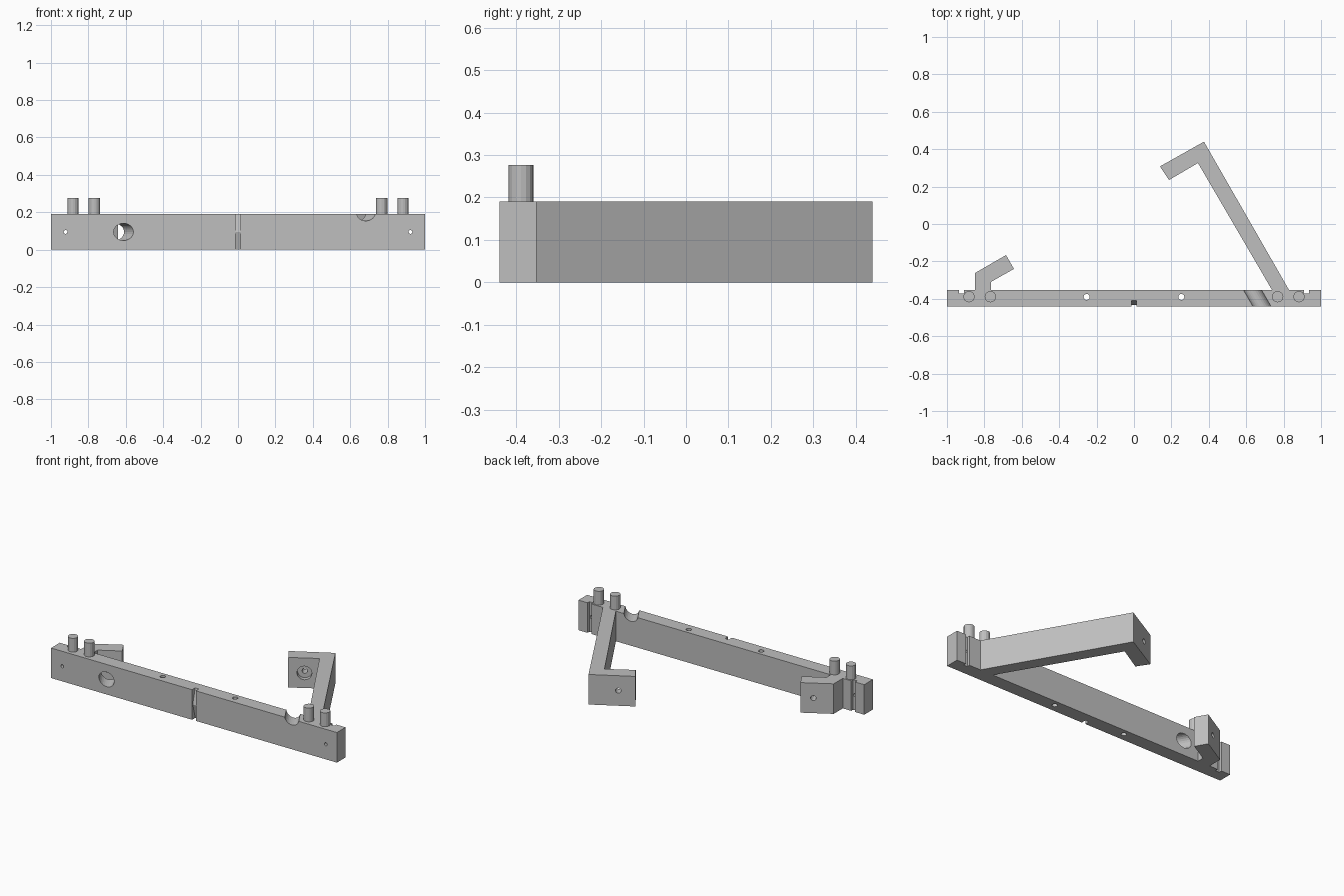
import bpy
import bmesh
from mathutils import Vector

cube = bpy.data.objects.get("Cube")
if cube:
    bpy.data.objects.remove(cube, do_unlink=True)

grey = bpy.data.materials.new("plain grey")
grey.use_nodes = True
colour = (0.52, 0.52, 0.52, 1)
grey.diffuse_color = colour
grey.node_tree.nodes["Principled BSDF"].inputs["Base Color"].default_value = colour

FRONT, BACK, HEIGHT = -0.44, -0.353, 0.19
MID = HEIGHT / 2


def finish(name, bm):
    bmesh.ops.recalc_face_normals(bm, faces=bm.faces)
    mesh = bpy.data.meshes.new(name)
    bm.to_mesh(mesh)
    bm.free()
    mesh.materials.append(grey)
    obj = bpy.data.objects.new(name, mesh)
    bpy.context.scene.collection.objects.link(obj)
    return obj


def prism(name, points, direction):
    """Extrude a closed outline along a direction."""
    bm = bmesh.new()
    face = bm.faces.new([bm.verts.new(p) for p in points])
    geom = bmesh.ops.extrude_face_region(bm, geom=[face])["geom"]
    moved = [v for v in geom if isinstance(v, bmesh.types.BMVert)]
    bmesh.ops.translate(bm, verts=moved, vec=direction)
    return finish(name, bm)


def rod(name, start, end, radius, sides=24):
    """Cylinder between two points."""
    a, b = Vector(start), Vector(end)
    bm = bmesh.new()
    bmesh.ops.create_cone(bm, cap_ends=True, segments=sides, radius1=radius,
                          radius2=radius, depth=(b - a).length)
    obj = finish(name, bm)
    obj.rotation_mode = 'QUATERNION'
    obj.rotation_quaternion = (b - a).to_track_quat('Z', 'Y')
    obj.location = (a + b) / 2
    return obj


# Beam with its two hooked arms and rear notches, as one outline
NOTCH = -0.372
outline = [
    (-1, FRONT), (1, FRONT), (1, BACK),
    (0.936, BACK), (0.936, NOTCH), (0.909, NOTCH), (0.909, BACK),
    (0.829, BACK), (0.374, 0.44), (0.139, 0.308), (0.187, 0.235),
    (0.342, 0.326), (0.738, BACK),
    (-0.765, BACK), (-0.765, -0.31), (-0.642, -0.24), (-0.684, -0.166),
    (-0.85, -0.262), (-0.85, BACK),
    (-0.909, BACK), (-0.909, NOTCH), (-0.936, NOTCH), (-0.936, BACK), (-1, BACK),
]
frame = prism("beam_with_arms", [(x, y, 0) for x, y in outline], (0, 0, HEIGHT))

cutters = []

# Slanted bores that run through the beam into each arm tip
slant = Vector((-0.5, 0.866, 0))


def bore(name, origin, start, end, radius):
    o = Vector(origin)
    cutters.append(rod(name, o + slant * start, o + slant * end, radius))


left_axis = (0.684, FRONT, MID)
right_axis = (-0.612, FRONT, MID)
bore("right_bore_cutter", right_axis, -0.1, 0.21, 0.046)
bore("right_pin_hole_cutter", right_axis, 0.18, 0.4, 0.016)
bore("left_trough_cutter", (0.684, FRONT, HEIGHT + 0.007), -0.1, 0.25, 0.043)
bore("left_counterbore_cutter", left_axis, 0.74, 0.863, 0.043)
bore("left_pin_hole_cutter", left_axis, 0.85, 1.05, 0.016)

# Small holes: two straight down, two from front to rear notch
for side, x in (("right", -1), ("left", 1)):
    cutters.append(rod(side + "_vertical_hole_cutter", (x * 0.253, -0.39, -0.1),
                       (x * 0.253, -0.39, 0.3), 0.016))
    cutters.append(rod(side + "_end_hole_cutter", (x * 0.922, -0.5, MID),
                       (x * 0.922, -0.36, MID), 0.01))

# Front centre groove, deepest at top and bottom
groove = [(-0.5, -0.01), (-0.406, -0.01), (-0.434, MID), (-0.406, 0.2), (-0.5, 0.2)]
cutters.append(prism("centre_groove_cutter", [(-0.013, y, z) for y, z in groove],
                     (0.026, 0, 0)))

for c in cutters:
    c.hide_render = True
    c.hide_viewport = True
    mod = frame.modifiers.new(c.name, 'BOOLEAN')
    mod.operation = 'DIFFERENCE'
    mod.solver = 'EXACT'
    mod.object = c

# Upright pegs, a pair near each end
for side, x in (("right", -1), ("left", 1)):
    for place, dist in (("outer", 0.882), ("inner", 0.768)):
        rod(f"{side}_{place}_peg", (x * dist, -0.389, HEIGHT - 0.01),
            (x * dist, -0.389, 0.277), 0.03, 16)
